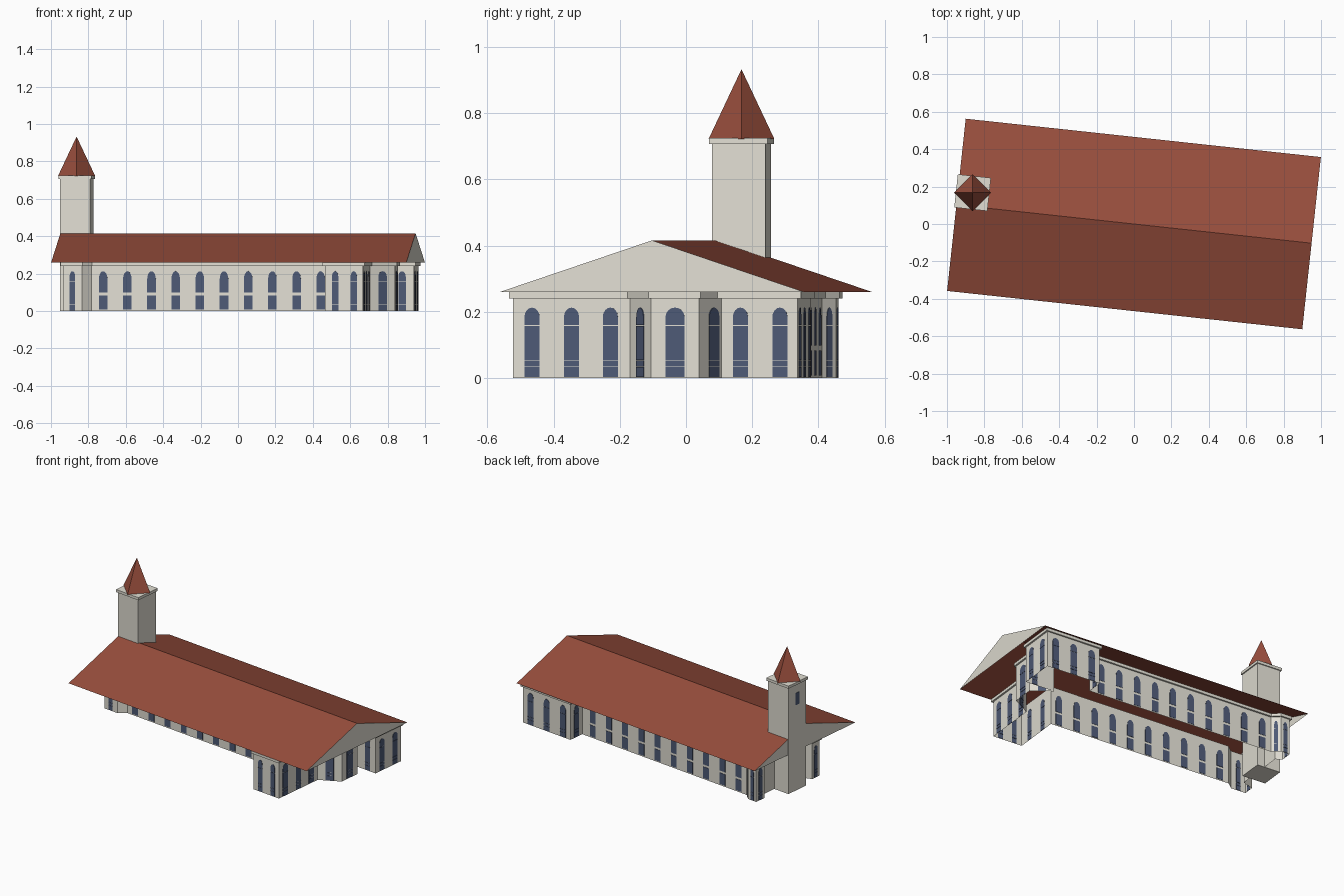
import bpy, bmesh, math
from mathutils import Vector, Matrix

if "Cube" in bpy.data.objects:
    bpy.data.objects.remove(bpy.data.objects["Cube"])

ROT = Matrix.Rotation(math.radians(-6.16), 4, 'Z')   # whole building is turned slightly


def material(name, rgb):
    m = bpy.data.materials.new(name)
    lin = [((c / 255 + 0.055) / 1.055) ** 2.4 for c in rgb]
    m.diffuse_color = (*lin, 1)
    m.use_nodes = True
    m.node_tree.nodes["Principled BSDF"].inputs["Base Color"].default_value = m.diffuse_color
    return m


STONE = material("pale stone", (226, 223, 212))
TILE = material("red roof tile", (151, 77, 60))
GLASS = material("blue grey glass", (78, 90, 118))


def finish(name, bm, mats, rotate=True):
    if rotate:
        bm.transform(ROT)
    me = bpy.data.meshes.new(name)
    bm.to_mesh(me)
    bm.free()
    for m in mats:
        me.materials.append(m)
    ob = bpy.data.objects.new(name, me)
    bpy.context.collection.objects.link(ob)
    return ob


def face(bm, pts, mat=0):
    f = bm.faces.new([bm.verts.new(p) for p in pts])
    f.material_index = mat
    return f


def prism(bm, outline, depth):
    """Closed prism from a flat outline, centred along the depth vector."""
    a = [Vector(p) - depth / 2 for p in outline]
    b = [p + depth for p in a]
    n = len(a)
    face(bm, a[::-1])
    face(bm, b)
    for i in range(n):
        j = (i + 1) % n
        face(bm, [a[i], a[j], b[j], b[i]])


# Footprint, counter-clockwise, from the south-west corner
PLAN = [(-.924, -.17), (-.82, -.17), (-.775, -.13), (.516, -.13), (.516, -.448),
        (.72, -.448), (.72, -.093), (.846, -.015), (.846, .131), (.72, .207),
        (.923, .207), (.923, .439), (.544, .439), (.544, .33), (-.775, .33),
        (-.82, .368), (-.885, .368), (-.885, .29), (-.845, .27), (-.845, -.07),
        (-.924, -.10)]
N = len(PLAN)
EAVE, RIDGE = .26, .416


def offset(poly, d):
    out = []
    for i in range(len(poly)):
        p, q, r = (Vector(poly[k % len(poly)]) for k in (i - 1, i, i + 1))
        e1, e2 = (q - p).normalized(), (r - q).normalized()
        n1, n2 = Vector((e1.y, -e1.x)), Vector((e2.y, -e2.x))
        out.append(q + (n1 + n2) * d / (1 + n1.dot(n2)))
    return out


# Thin walls
bm = bmesh.new()
for i in range(N):
    a, b = PLAN[i], PLAN[(i + 1) % N]
    face(bm, [(*a, 0), (*b, 0), (*b, EAVE), (*a, EAVE)])
finish("walls", bm, [STONE])

# Cornice under the eaves
bm = bmesh.new()
outer = offset(PLAN, .011)
for i in range(N):
    j = (i + 1) % N
    a, b, c, d = PLAN[i], PLAN[j], outer[i], outer[j]
    face(bm, [(*c, .241), (*d, .241), (*d, EAVE), (*c, EAVE)])
    face(bm, [(*a, .241), (*b, .241), (*d, .241), (*c, .241)])
finish("cornice", bm, [STONE])

# Roof slopes and gable triangles
bm = bmesh.new()
L, W = .955, .463
for s in (1, -1):
    face(bm, [(-L * s, -W * s, EAVE), (L * s, -W * s, EAVE), (L * s, 0, RIDGE), (-L * s, 0, RIDGE)], 0)
    face(bm, [(L * s, -W * s, EAVE), (L * s, W * s, EAVE), (L * s, 0, RIDGE)], 1)
finish("roof", bm, [TILE, STONE])

# Arched windows: stacks of panes set in the wall edges
NAVE_PANES = [(.008, .083), (.098, .172)]
WING_PANES = [(.003, .033), (.035, .053), (.055, .158), (.160, .184)]


def window(bm, edge, t, width, panes):
    a, b = Vector(PLAN[edge]), Vector(PLAN[(edge + 1) % N])
    along = (b - a).normalized()
    depth = Vector((along.y, -along.x, 0)) * .004
    c = a + along * t

    def at(x, z):
        p = c + along * x
        return (p.x, p.y, z)
    h = width / 2
    for z0, z1 in panes[:-1]:
        prism(bm, [at(-h, z0), at(h, z0), at(h, z1), at(-h, z1)], depth)
    z0, z1 = panes[-1]
    rise = .213 - z1
    arch = [at(h * math.cos(k * math.pi / 8), z1 + rise * math.sin(k * math.pi / 8)) for k in range(9)]
    prism(bm, [at(-h, z0), at(h, z0)] + arch, depth)


bm = bmesh.new()
for k in range(10):
    u = -.711 + .13 * k
    window(bm, 2, u + .775, .046, NAVE_PANES)      # front side
    window(bm, 13, .544 - u, .046, NAVE_PANES)     # back side
finish("nave_windows", bm, [GLASS])

bm = bmesh.new()
for edge, ts, w in [(0, (.052,), .03), (14, (.03,), .022), (15, (.033,), .026),
                    (16, (.039,), .034), (20, (.035,), .03),                   # west end
                    (3, (.09, .23), .04), (4, (.055, .155), .034), (5, (.058, .178, .296), .046),
                    (6, (.074,), .05), (7, (.073,), .058), (8, (.074,), .05),  # apse
                    (9, (.14,), .04), (10, (.058, .178), .046),
                    (11, (.06, .19, .32), .046), (12, (.055,), .04)]:
    for t in ts:
        window(bm, edge, t, w, WING_PANES)
finish("wing_windows", bm, [GLASS])


# Tower shaft, cap, spire and belfry opening
def box(name, centre, size, mat):
    bm = bmesh.new()
    bmesh.ops.create_cube(bm, size=1, matrix=Matrix.Translation(centre) @ Matrix.Diagonal((*size, 1)))
    return finish(name, bm, [mat])


TU, TV = -.876, .074
box("tower_shaft", (TU, TV, .3555), (.163, .163, .711), STONE)
box("tower_cap", (TU, TV, .716), (.178, .178, .018), STONE)
box("belfry_opening", (TU - .0815, TV, .61), (.004, .036, .08), GLASS)

bm = bmesh.new()
bmesh.ops.create_cone(bm, cap_ends=True, segments=4, radius1=.099, radius2=0, depth=.21)
c = ROT @ Vector((TU, TV, .828))
bm.transform(Matrix.Translation(c))
bmesh.ops.remove_doubles(bm, verts=bm.verts, dist=1e-5)
finish("spire", bm, [TILE], rotate=False)
